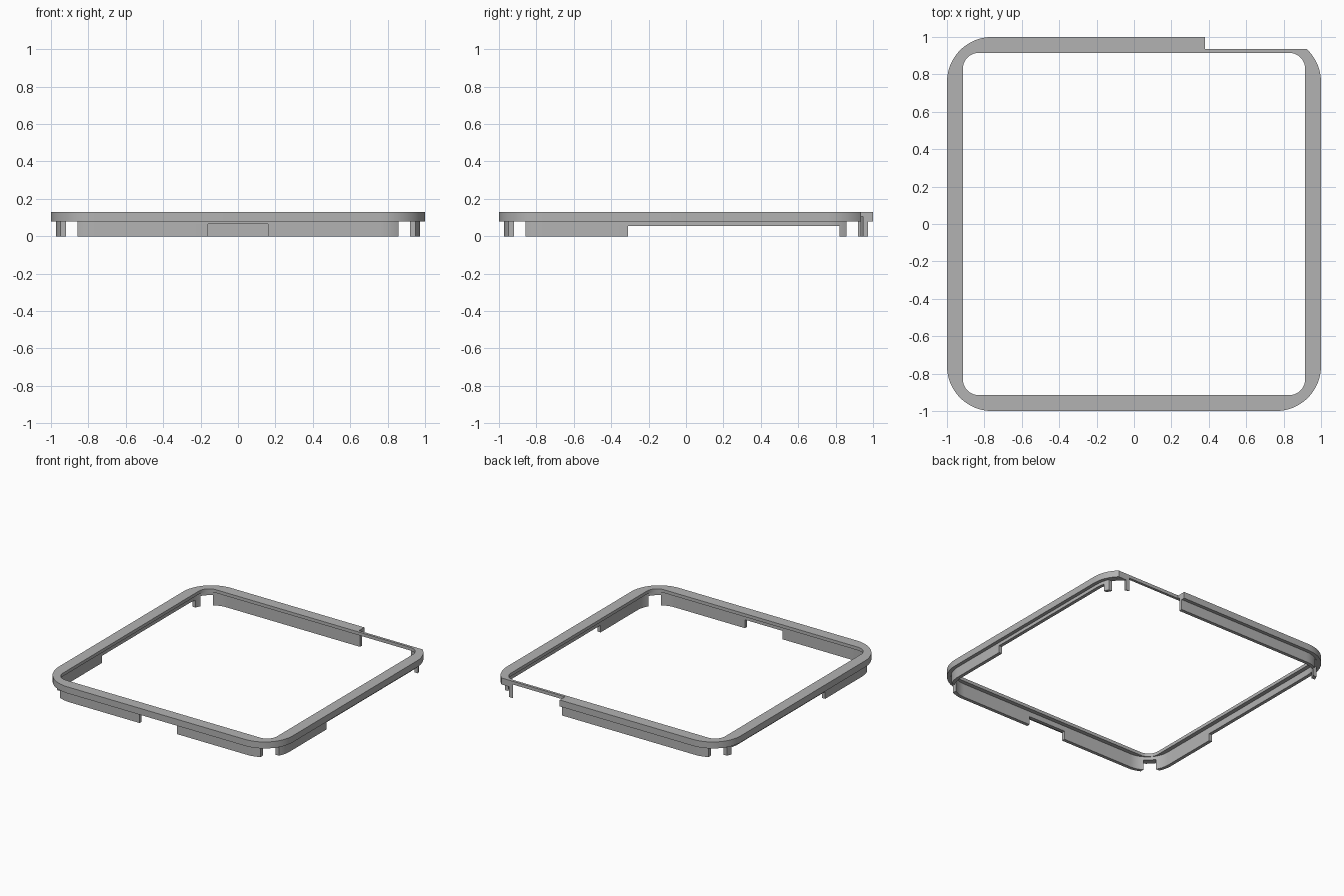
import bpy
import bmesh
import math

if "Cube" in bpy.data.objects:
    bpy.data.objects.remove(bpy.data.objects["Cube"], do_unlink=True)

grey = bpy.data.materials.new("plain grey")
grey.use_nodes = True
colour = (0.45, 0.45, 0.45, 1)
grey.diffuse_color = colour
grey.node_tree.nodes["Principled BSDF"].inputs["Base Color"].default_value = colour

STEPS = 12  # segments per rounded corner


def rounded_square(half, radius, z):
    """Points around a square with rounded corners."""
    points = []
    for corner in range(4):
        turn = corner * math.pi / 2
        mid = turn + math.pi / 4
        cx = math.copysign(half - radius, math.cos(mid))
        cy = math.copysign(half - radius, math.sin(mid))
        for i in range(STEPS + 1):
            a = turn + math.pi / 2 * i / STEPS
            points.append((cx + radius * math.cos(a), cy + radius * math.sin(a), z))
    return points


def sweep_frame(name, section):
    """Carry a closed cross-section of (half width, corner radius, z) around the square."""
    bm = bmesh.new()
    loops = [[bm.verts.new(p) for p in rounded_square(*s)] for s in section]
    for k, a in enumerate(loops):
        b = loops[(k + 1) % len(loops)]
        for i in range(len(a)):
            j = (i + 1) % len(a)
            bm.faces.new((a[i], a[j], b[j], b[i]))
    bmesh.ops.recalc_face_normals(bm, faces=bm.faces)
    mesh = bpy.data.meshes.new(name)
    bm.to_mesh(mesh)
    bm.free()
    mesh.materials.append(grey)
    obj = bpy.data.objects.new(name, mesh)
    bpy.context.collection.objects.link(obj)
    return obj


def cut_box(target, low, high):
    """Remove the box between two corners from the target."""
    centre = [(a + b) / 2 for a, b in zip(low, high)]
    bpy.ops.mesh.primitive_cube_add(size=1, location=centre)
    cutter = bpy.context.object
    cutter.name = "cutter"
    cutter.hide_render = True
    cutter.scale = [b - a for a, b in zip(low, high)]
    bpy.context.view_layer.update()
    mod = target.modifiers.new("cut", "BOOLEAN")
    mod.operation = "DIFFERENCE"
    mod.solver = "EXACT"
    mod.object = cutter
    bpy.context.view_layer.objects.active = target
    bpy.ops.object.modifier_apply(modifier=mod.name)
    bpy.data.objects.remove(cutter, do_unlink=True)


# Frame: thin top plate, outer lip and an inset skirt wall
frame = sweep_frame("bezel_frame", [
    (1.0, 0.24, 0.13), (1.0, 0.24, 0.08),
    (0.973, 0.213, 0.08), (0.973, 0.213, 0.0),
    (0.947, 0.187, 0.0), (0.947, 0.187, 0.105),
    (0.915, 0.085, 0.105), (0.915, 0.085, 0.13),
])

# Gaps in the skirt at the four corners
for sx in (-1, 1):
    for sy in (-1, 1):
        xs = sorted((sx * 0.857, sx * 1.1))
        ys = sorted((sy * 0.857, sy * 1.1))
        cut_box(frame, (xs[0], ys[0], -0.1), (xs[1], ys[1], 0.0795))

# Long side recesses, front recess and the open slot at the back
cut_box(frame, (-1.1, -0.31, -0.1), (1.1, 0.82, 0.055))
cut_box(frame, (-0.16, -1.1, -0.1), (0.16, -0.8, 0.065))
cut_box(frame, (0.38, 0.935, -0.1), (1.1, 1.1, 0.2))

# Smooth rounded corners with crisp edges
bpy.ops.object.select_all(action="DESELECT")
frame.select_set(True)
bpy.context.view_layer.objects.active = frame
bpy.ops.object.shade_smooth_by_angle(angle=math.radians(30))
